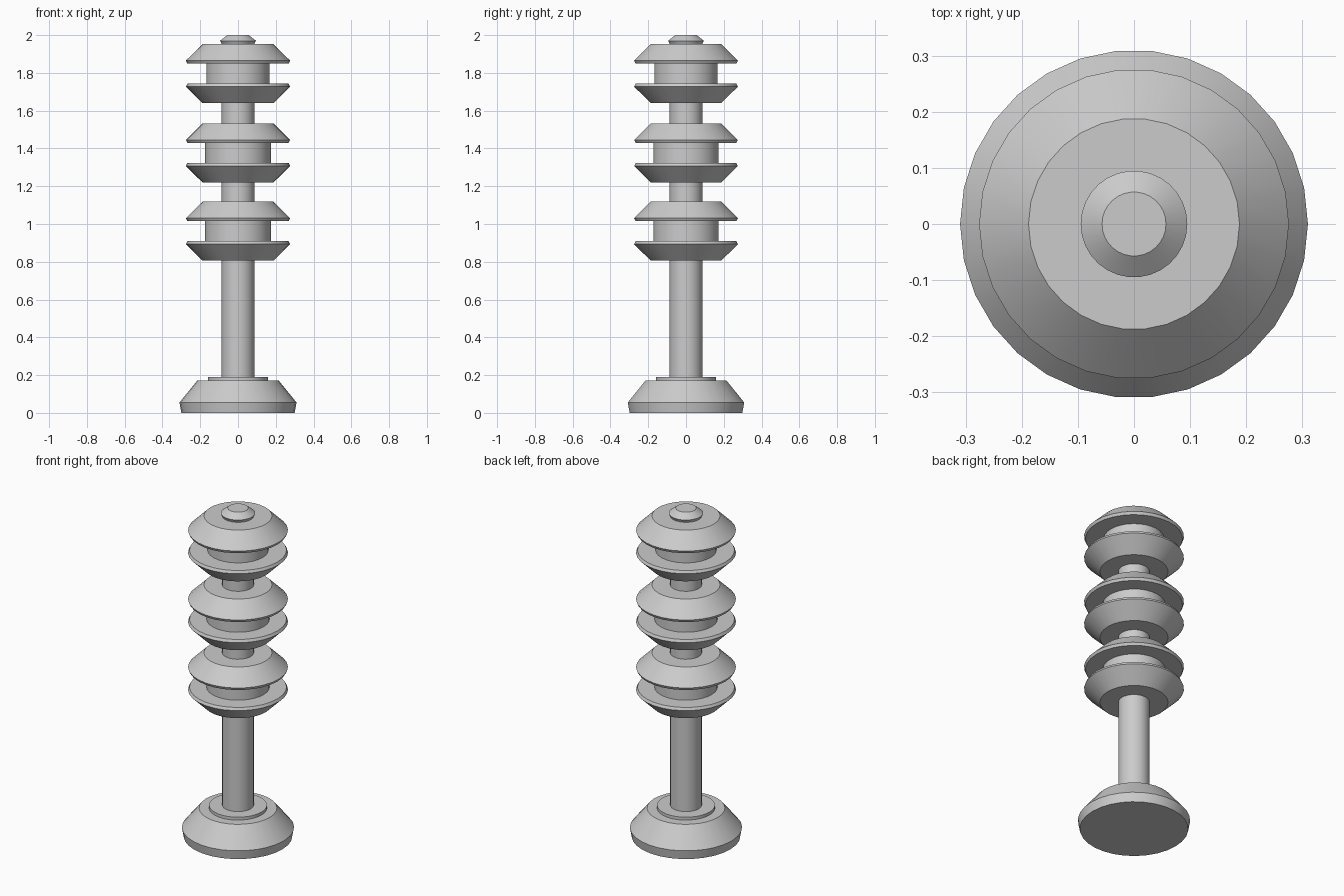
import bpy, bmesh, math

if "Cube" in bpy.data.objects:
    bpy.data.objects.remove(bpy.data.objects["Cube"])

SIDES = 30


def lathe(name, profile, z=0.0):
    """Spin a bottom-to-top (radius, height) profile into a closed solid."""
    bm = bmesh.new()
    rings = []
    for r, h in profile:
        rings.append([bm.verts.new((r * math.cos(2 * math.pi * i / SIDES),
                                    r * math.sin(2 * math.pi * i / SIDES), h))
                      for i in range(SIDES)])
    for a, b in zip(rings, rings[1:]):
        for i in range(SIDES):
            j = (i + 1) % SIDES
            bm.faces.new((a[i], a[j], b[j], b[i]))
    bm.faces.new(rings[0][::-1])
    bm.faces.new(rings[-1])
    mesh = bpy.data.meshes.new(name)
    bm.to_mesh(mesh)
    bm.free()
    obj = bpy.data.objects.new(name, mesh)
    obj.location.z = z
    bpy.context.collection.objects.link(obj)
    bpy.context.view_layer.objects.active = obj
    bpy.ops.object.select_all(action='DESELECT')
    obj.select_set(True)
    bpy.ops.object.shade_smooth_by_angle(angle=math.radians(25))
    return obj


# Foot with bevelled rim, and the flange around the pole
lathe("base", [(0.30, 0), (0.31, 0.055), (0.215, 0.172)])
lathe("base_flange", [(0.16, 0.165), (0.16, 0.19)])

# Central pole and its bevelled cap
lathe("pole", [(0.087, 0.18), (0.087, 1.955)])
lathe("top_cap", [(0.085, 1.95), (0.095, 1.97), (0.057, 2.0)])

# Three spools: a hub between two mirrored tapered discs
disc = [(0.268, 0.053), (0.276, 0.069), (0.188, 0.156)]
for n, (z, hub_r) in enumerate([(0.962, 0.174), (1.376, 0.174), (1.796, 0.168)], 1):
    lathe(f"spool_{n}_upper_disc", disc, z)
    lathe(f"spool_{n}_lower_disc", [(r, -h) for r, h in reversed(disc)], z)
    lathe(f"spool_{n}_hub", [(hub_r, -0.056), (hub_r, 0.056)], z)
